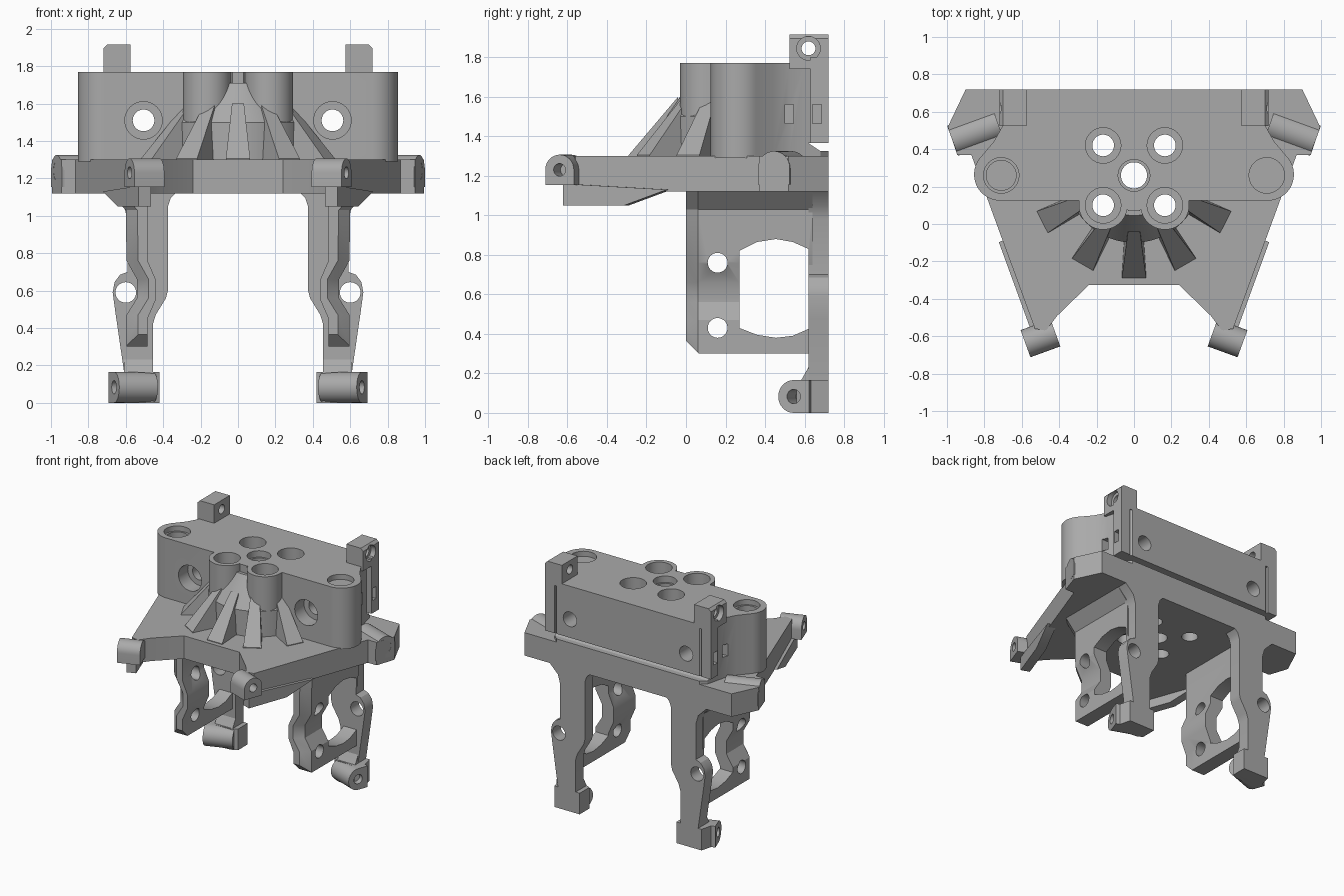
import bpy, bmesh, math
from mathutils import Vector

if "Cube" in bpy.data.objects:
    bpy.data.objects.remove(bpy.data.objects["Cube"])

grey = bpy.data.materials.new("warm_grey_plastic")
grey.use_nodes = True
grey.diffuse_color = (0.4, 0.4, 0.4, 1)
grey.node_tree.nodes["Principled BSDF"].inputs["Base Color"].default_value = (0.4, 0.4, 0.4, 1)

X, Y, Z = Vector((1, 0, 0)), Vector((0, 1, 0)), Vector((0, 0, 1))
O = Vector()
ALONG_Z, ALONG_Y, ALONG_X = (O, X, Y, Z), (O, X, Z, Y), (O, Y, Z, X)


def loft(name, sections, frame):
    """Closed solid through (w, outline) sections in a frame (origin, u, v, w)."""
    origin, u, v, w = frame
    bm = bmesh.new()
    rings = [[bm.verts.new(origin + u * a + v * b + w * d) for a, b in pts] for d, pts in sections]
    for r, s in zip(rings, rings[1:]):
        for i in range(len(r)):
            j = (i + 1) % len(r)
            bm.faces.new((r[i], r[j], s[j], s[i]))
    bm.faces.new(rings[0])
    bm.faces.new(rings[-1])
    bmesh.ops.recalc_face_normals(bm, faces=bm.faces)
    mesh = bpy.data.meshes.new(name)
    bm.to_mesh(mesh)
    bm.free()
    obj = bpy.data.objects.new(name, mesh)
    bpy.context.scene.collection.objects.link(obj)
    mesh.materials.append(grey)
    return obj


def prism(name, pts, a, b, frame=ALONG_Z):
    return loft(name, [(a, pts), (b, pts)], frame)


def arc(cx, cy, r, a0=0, a1=360, n=32):
    steps = n if a1 - a0 == 360 else n + 1
    return [(cx + r * math.cos(math.radians(a0 + (a1 - a0) * i / n)),
             cy + r * math.sin(math.radians(a0 + (a1 - a0) * i / n))) for i in range(steps)]


def rect(x0, x1, y0, y1):
    return [(x0, y0), (x1, y0), (x1, y1), (x0, y1)]


def hole(cx, cy, r, a, b, frame=ALONG_Z):
    return prism("cutter", arc(cx, cy, r), a, b, frame)


def finish(obj, cutters=(), mirror=False):
    """Apply cuts, then mirror, then smooth only the shallow edges."""
    for c in cutters:
        c.hide_render = True
        m = obj.modifiers.new("cut", "BOOLEAN")
        m.object, m.operation, m.solver = c, "DIFFERENCE", "EXACT"
    if mirror:
        obj.modifiers.new("mirror", "MIRROR").use_mirror_merge = False
    bpy.context.view_layer.update()
    mesh = bpy.data.meshes.new_from_object(obj.evaluated_get(bpy.context.evaluated_depsgraph_get()))
    obj.modifiers.clear()
    obj.data = mesh
    for c in cutters:
        bpy.data.objects.remove(c)
    bpy.ops.object.select_all(action="DESELECT")
    obj.select_set(True)
    bpy.context.view_layer.objects.active = obj
    bpy.ops.object.shade_smooth_by_angle(angle=math.radians(30))


def both(half):
    return half + [(-x, y) for x, y in reversed(half) if abs(x) > 1e-6]


def vertical_holes():
    cuts = [hole(0, 0.26, 0.07, 1, 2), hole(0, 0.26, 0.085, 1.72, 2)]
    for x in (-0.165, 0.165):
        for y in (0.10, 0.42):
            cuts += [hole(x, y, 0.058, 1, 2), hole(x, y, 0.095, 1.6, 2)]
    return cuts


# Deck plate
deck = prism("deck_plate", both([(0, -0.325), (0.24, -0.325), (0.41, -0.49), (0.47, -0.57), (0.53, -0.56),
             (0.87, 0.37), (0.945, 0.37), (0.995, 0.52), (0.9, 0.72), (0, 0.72)]), 1.12, 1.30)
finish(deck, vertical_holes())

# Upper block with rounded ends and a front double bulge
outline = ([(0, 0.07), (0.03, 0.07)] + arc(0.165, 0.10, 0.13, 190, 360, 24) + [(0.295, 0.125)]
           + arc(0.715, 0.265, 0.14, -90, 40, 20)
           + [(0.75, 0.44), (0.705, 0.52), (0.685, 0.60), (0.665, 0.68), (0.62, 0.72), (0, 0.72)])
block = prism("upper_block", both(outline), 1.29, 1.77)
cuts = vertical_holes()
for s in (-1, 1):
    cuts += [hole(s * 0.71, 0.26, 0.08, 1.45, 2), hole(s * 0.71, 0.26, 0.095, 1.73, 2),
             hole(s * 0.505, 1.51, 0.058, 0, 1, ALONG_Y), hole(s * 0.505, 1.51, 0.1, 0, 0.24, ALONG_Y)]
    lo, hi = sorted((s * 0.66, s * 0.9))
    cuts.append(prism("cutter", rect(0.5, 0.545, 1.465, 1.56), lo, hi, ALONG_X))
cuts.append(prism("cutter", [(0.62, 1.365), (0.8, 1.365), (0.8, 1.325), (0.68, 1.325)], -1, 1, ALONG_X))
finish(block, cuts)

# Corner posts and their drilled heads
post = prism("corner_post", rect(0.64, 0.72, 0.63, 0.72), 1.365, 1.80)
finish(post, [prism("cutter", rect(0.64, 0.685, 1.465, 1.56), 0.68, 0.8, ALONG_X)], True)
head = prism("post_head", [(0.575, 1.74), (0.72, 1.74), (0.72, 1.895), (0.70, 1.915), (0.575, 1.915)],
             0.525, 0.72, ALONG_Y)
finish(head, [hole(0.62, 1.845, 0.035, 0, 1, ALONG_X), hole(0.62, 1.845, 0.06, 0.68, 1, ALONG_X)], True)

# Half cone behind the fan of ribs
cone = loft("fan_cone", [(z, arc(0, 0.26, r, 180, 360, 40))
            for z, r in ((1.28, 0.36), (1.50, 0.36), (1.60, 0.29), (1.71, 0.215))], ALONG_Z)
finish(cone, vertical_holes())

# Radiating ribs
for i, angle in enumerate((-63, -30, 0, 30, 63)):
    a = math.radians(angle)
    out = Vector((math.sin(a), -math.cos(a), 0))
    side = Vector((math.cos(a), math.sin(a), 0))
    rib = loft("fan_rib_%d" % (i + 1), [
        (0.30, [(-0.05, 1.29), (0.05, 1.29), (0.032, 1.60), (-0.032, 1.60)]),
        (0.55, [(-0.066, 1.29), (0.066, 1.29), (0.065, 1.305), (-0.065, 1.305)])],
        (Vector((0, 0.26, 0)), side, Z, out))
    finish(rib)

# Pivot lugs, all square to the slanted deck edge
axis = Vector((0.94, -0.342, 0)).normalized()
tangent = Vector((-axis.y, axis.x, 0))


def lug(name, face_centre, length, r, bore, square_below):
    frame = (Vector(face_centre), tangent, Z, axis)
    if square_below:
        pts = arc(0, 0, r, 0, 180, 16) + [(-r, -r), (r, -r)]
    else:
        pts = [(r, -r), (r, r)] + arc(0, 0, r, 90, 270, 16)
    obj = prism(name, pts, -length, 0, frame)
    finish(obj, [hole(0, 0, bore, -length * 0.6, 0.1, frame)], True)


lug("rear_deck_lug", (0.97, 0.445, 1.24), 0.26, 0.085, 0.05, True)
lug("front_deck_lug", (0.58, -0.64, 1.23), 0.17, 0.077, 0.032, True)
lug("foot_lug", (0.663, 0.545, 0.083), 0.22, 0.083, 0.036, False)

# Foot block joining each lug to its leg
finish(prism("foot_block", [(0.42, 0.60), (0.46, 0.58), (0.62, 0.56), (0.665, 0.62), (0.64, 0.72), (0.42, 0.72)],
             0, 0.166), (), True)

# Stiffeners under the deck edges
stiff = (Vector((0.55, -0.63, 0)) - axis * 0.06, tangent, Z, axis)
finish(prism("deck_stiffener", [(0, 1.05), (0.33, 1.05), (0.56, 1.13), (0, 1.16)], -0.03, 0.04, stiff), (), True)

# Rear legs
leg = prism("rear_leg", [(0.69, 1.13), (0.61, 1.05), (0.59, 0.98), (0.59, 0.70)]
            + [(0.63, 0.685), (0.66, 0.645), (0.67, 0.59), (0.655, 0.48), (0.61, 0.17), (0.61, 0), (0.455, 0),
               (0.455, 0.42), (0.44, 0.47), (0.385, 0.56), (0.375, 0.60), (0.375, 1.05), (0.36, 1.095), (0.325, 1.13)],
            0.62, 0.72, ALONG_Y)
finish(leg, [hole(0.60, 0.59, 0.055, 0, 1, ALONG_Y)], True)
finish(prism("leg_fillet", [(0.58, 0.16), (0.64, 0.16), (0.64, 0.27), (0.625, 0.24)], 0.455, 0.61, ALONG_X), (), True)

# Side panels with a dent, a chamfered front edge and a large window
outer = [(0.69, 1.13), (0.60, 1.03), (0.596, 0.76), (0.54, 0.66), (0.54, 0.56), (0.596, 0.47), (0.596, 0.30)]
inner = [(0.484, 0.30), (0.484, 0.45), (0.44, 0.55), (0.44, 0.66), (0.484, 0.76), (0.484, 1.13)]
panel = loft("side_panel", [(0, [(x - 0.062, z) for x, z in outer] + inner),
             (0.06, outer + inner), (0.64, outer + inner)], ALONG_Y)
window = [(0.27, 0.82), (0.36, 0.865), (0.455, 0.88), (0.54, 0.865), (0.62, 0.83),
          (0.62, 0.425), (0.54, 0.39), (0.455, 0.38), (0.36, 0.395), (0.27, 0.43)]
finish(panel, [prism("cutter", window, 0, 1, ALONG_X),
               prism("cutter", [(-0.1, 0.2), (0.07, 0.2), (0.07, 0.295), (-0.005, 0.37), (-0.1, 0.37)], 0, 1, ALONG_X),
               hole(0.16, 0.76, 0.05, 0, 1, ALONG_X), hole(0.16, 0.43, 0.05, 0, 1, ALONG_X)], True)
